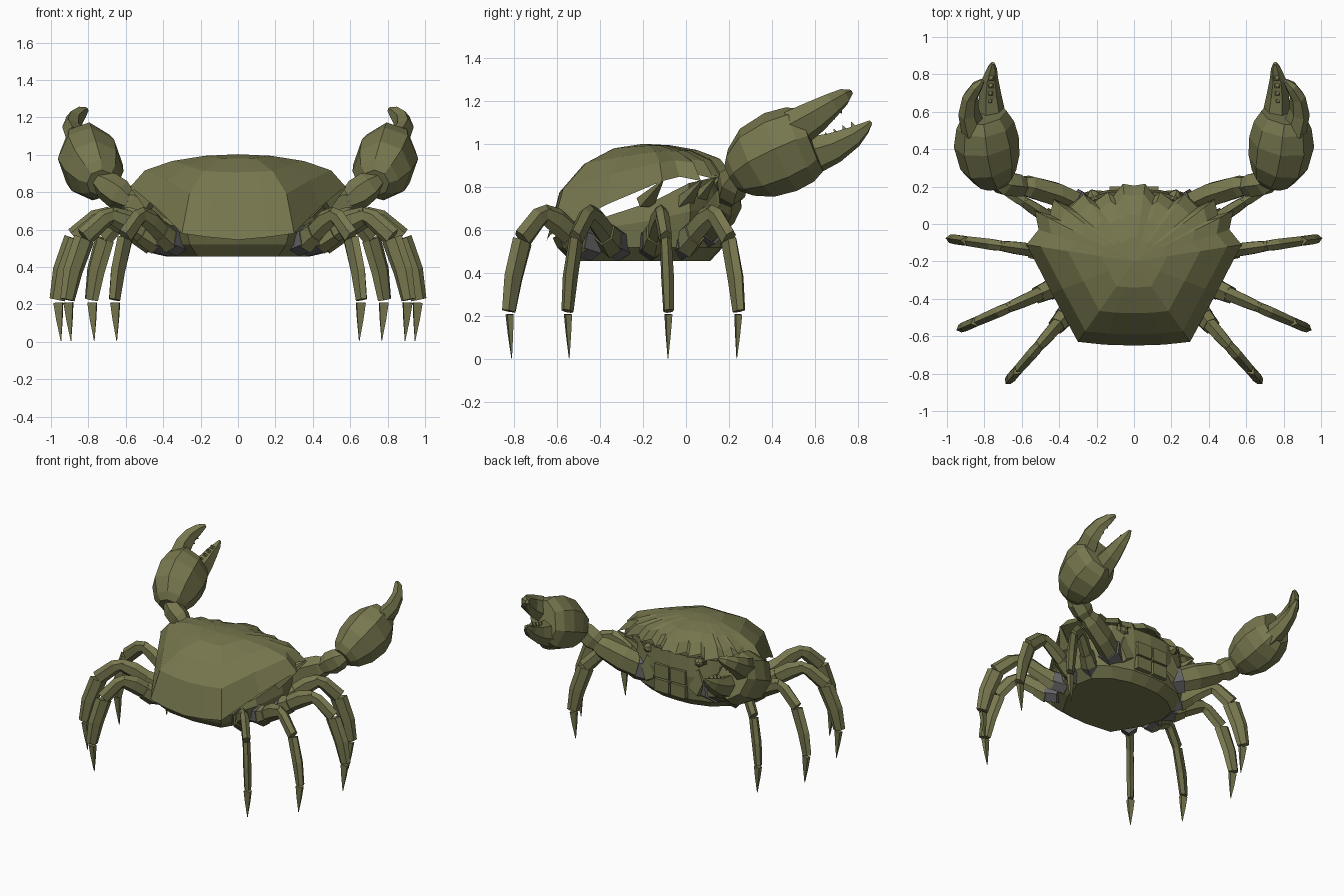
import bpy
import math
from mathutils import Vector

if "Cube" in bpy.data.objects:
    bpy.data.objects.remove(bpy.data.objects["Cube"], do_unlink=True)


def make_material(name, rgb):
    mat = bpy.data.materials.new(name)
    mat.use_nodes = True
    colour = (*rgb, 1)
    mat.diffuse_color = colour
    mat.node_tree.nodes["Principled BSDF"].inputs["Base Color"].default_value = colour
    return mat


OLIVE = make_material("olive_shell", (0.185, 0.185, 0.078))
GREY = make_material("grey_joint", (0.13, 0.13, 0.135))


def add_object(name, verts, faces, mat, mirror=False):
    mesh = bpy.data.meshes.new(name)
    mesh.from_pydata([tuple(v) for v in verts], [], faces)
    mesh.materials.append(mat)
    obj = bpy.data.objects.new(name, mesh)
    bpy.context.scene.collection.objects.link(obj)
    if mirror:
        mod = obj.modifiers.new("mirror", "MIRROR")
        mod.use_mirror_merge = False
    return obj


def skin(rings):
    """Join equal closed rings with quads."""
    n = len(rings[0])
    faces = []
    for k in range(len(rings) - 1):
        for i in range(n):
            j = (i + 1) % n
            faces.append((k * n + i, k * n + j, (k + 1) * n + j, (k + 1) * n + i))
    return [v for ring in rings for v in ring], faces


def loft(name, sections, sides=6, up=(0, 0, 1), mat=OLIVE):
    """Mirrored limb through sections of (centre, half width, half height)."""
    centres = [Vector(s[0]) for s in sections]
    rings = []
    for k, (_, w, h) in enumerate(sections):
        axis = (centres[min(k + 1, len(centres) - 1)] - centres[max(k - 1, 0)]).normalized()
        right = Vector(up).cross(axis).normalized()
        top = axis.cross(right)
        ring = []
        for i in range(sides):
            a = math.tau * (i + 0.5) / sides
            ring.append(centres[k] + right * w * math.cos(a) + top * h * math.sin(a))
        rings.append(ring)
    verts, faces = skin(rings)
    last = len(verts) - sides
    faces.append(tuple(reversed(range(sides))))
    faces.append(tuple(range(last, last + sides)))
    return add_object(name, verts, faces, mat, mirror=True)


def full_outline(half):
    half = [Vector(p) for p in half]
    return half + [Vector((-p.x, p.y, p.z)) for p in reversed(half[1:-1])]


# Carapace: domed rings following a toothed rim
rim_half = [(0, -.65, .545), (.16, -.645, .56), (.3, -.63, .58), (.44, -.37, .72),
            (.575, -.11, .83), (.51, -.03, .85), (.53, .07, .83), (.45, .05, .86),
            (.43, .13, .84), (.34, .09, .86), (.27, .16, .85), (.21, .12, .87),
            (.14, .17, .85), (.11, .15, .87), (.06, .215, .86), (0, .205, .87)]
rim = full_outline(rim_half)
crown = Vector((0, -.2, 1.003))
rings = []
for degrees in (90, 60, 38, 18):
    s, f = math.sin(math.radians(degrees)), 1 - math.cos(math.radians(degrees))
    rings.append([Vector((crown.x + (p.x - crown.x) * s, crown.y + (p.y - crown.y) * s,
                          crown.z + (p.z - crown.z) * f)) for p in rim])
verts, faces = skin(rings)
n, start = len(rim), len(verts) - len(rim)
faces += [(start + i, start + (i + 1) % n, len(verts)) for i in range(n)]
verts.append(crown)
add_object("carapace", verts, faces, OLIVE)

# Marginal teeth tucked under the rim
for i in (4, 6, 8, 10, 12):
    tip = Vector(rim_half[i])
    root = Vector((tip.x * .8, tip.y - .08, tip.z - .1))
    loft("margin_tooth", [(root, .055, .035), (tip, .006, .005)], 4)

# Underbody: bowl whose upper edge rises toward the face
body = full_outline([(0, -.62, .57), (.27, -.59, .59), (.41, -.36, .67), (.48, -.14, .74),
                     (.45, .02, .82), (.31, .13, .845), (.15, .18, .85), (0, .19, .85)])


def body_ring(scale, height, blend):
    return [Vector((p.x * scale, -.2 + (p.y + .2) * scale, height + (p.z - height) * blend))
            for p in body]


verts, faces = skin([body_ring(.8, .457, 0), body_ring(.95, .52, 0),
                     body_ring(1.0, .56, .5), body_ring(.97, .6, 1)])
n = len(body)
faces.append(tuple(reversed(range(n))))
top = len(verts) - n
faces += [(top + i, top + (i + 1) % n, len(verts)) for i in range(n)]
verts.append(Vector((0, -.2, .7)))
add_object("underbody", verts, faces, OLIVE)

# Mouth plates, cheeks and eyes
for z, h in ((.58, .07), (.69, .075)):
    loft("mouth_plate", [((.07, .13, z), .09, h), ((.07, .2, z), .085, h * .95)], 4)
loft("cheek_plate", [((.2, .08, .66), .09, .13), ((.2, .17, .67), .06, .1)], 5)
loft("eye_stalk", [((.17, .08, .79), .035, .035), ((.21, .14, .815), .04, .035)], 6, mat=GREY)
loft("eye", [((.21, .135, .815), .04, .04), ((.225, .165, .82), .03, .03),
             ((.23, .18, .825), .01, .01)], 6)

# Walking legs: hip, end of the long shin
legs = {"first": ((.36, -.03), (.79, .25)), "second": ((.4, -.16), (.975, -.08)),
        "third": ((.38, -.32), (.92, -.555)), "fourth": ((.33, -.45), (.665, -.83))}
for label, (hip, end) in legs.items():
    hip, end = Vector(hip), Vector(end)

    def at(t, z):
        p = hip.lerp(end, t)
        return (p.x, p.y, z)

    loft(label + "_leg_socket", [(at(-.05, .53), .07, .075), (at(.13, .555), .062, .075)],
         6, mat=GREY)
    loft(label + "_leg_hip", [(at(.09, .54), .06, .078), (at(.25, .59), .05, .065)])
    loft(label + "_leg_thigh", [(at(.2, .575), .042, .06), (at(.4, .645), .038, .062),
                                (at(.56, .68), .03, .045)])
    loft(label + "_leg_knee", [(at(.5, .685), .028, .038), (at(.62, .66), .034, .05),
                               (at(.82, .56), .03, .055)])
    loft(label + "_leg_shin", [(at(.82, .55), .027, .06), (at(.93, .38), .03, .056),
                               (at(.985, .225), .025, .042)])
    loft(label + "_leg_toe", [(at(.975, .21), .021, .035), (at(.965, .12), .014, .023),
                              (at(.95, .005), .002, .002)], 4, up=(.6, .1, .2))

# Claw arms
loft("arm_socket", [((.2, .03, .6), .1, .11), ((.33, .12, .64), .085, .105)], mat=GREY)
loft("upper_arm", [((.29, .1, .62), .07, .09), ((.42, .16, .68), .07, .1),
                   ((.56, .2, .745), .065, .085), ((.62, .21, .77), .045, .055)])
loft("arm_wrist", [((.58, .195, .75), .05, .055), ((.64, .21, .79), .07, .085),
                   ((.7, .22, .835), .07, .08), ((.745, .24, .87), .05, .05)])
lean = (.3, -.45, .85)
loft("claw_palm", [((.735, .22, .85), .075, .08), ((.745, .255, .87), .12, .125),
                   ((.77, .33, .915), .16, .18), ((.79, .44, .965), .172, .2),
                   ((.795, .53, 1.0), .15, .19), ((.8, .585, 1.02), .115, .16)], 8, lean)
loft("claw_upper_finger", [((.86, .51, 1.075), .06, .095), ((.885, .6, 1.13), .052, .08),
                           ((.875, .68, 1.185), .042, .058), ((.84, .735, 1.222), .032, .04),
                           ((.81, .765, 1.243), .014, .014)], 6, lean)
loft("claw_lower_finger", [((.76, .56, .94), .075, .1), ((.77, .69, .985), .058, .075),
                           ((.77, .78, 1.035), .042, .052), ((.76, .83, 1.075), .028, .03),
                           ((.755, .86, 1.105), .01, .01)], 6, lean)

# Teeth along the inner edges of both fingers
for k in range(4):
    t = k / 3
    for label, a, b, direction in (
            ("upper", (.875, .61, 1.08), (.855, .71, 1.165), Vector((-.01, .015, -.02))),
            ("lower", (.77, .66, 1.03), (.765, .78, 1.08), Vector((0, -.012, .025)))):
        base = Vector(a).lerp(Vector(b), t)
        loft(label + "_claw_tooth", [(base, .018, .022), (base + direction, .002, .002)],
             4, up=(1, 0, 0))
